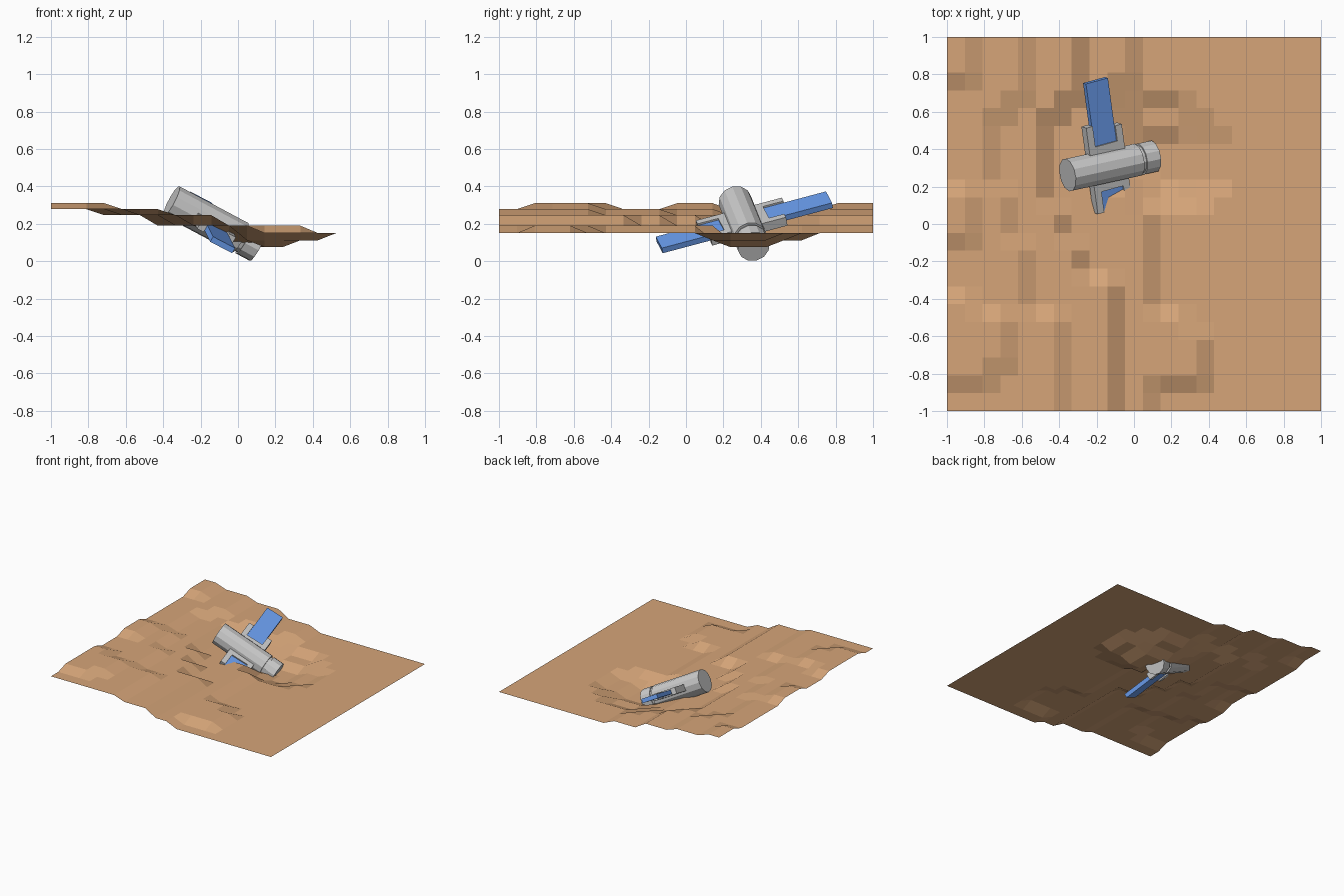
import bpy, bmesh, math
from mathutils import Vector, Matrix

if "Cube" in bpy.data.objects:
    bpy.data.objects.remove(bpy.data.objects["Cube"])

def material(name, col):
    m = bpy.data.materials.new(name)
    m.diffuse_color = (*col, 1)
    m.use_nodes = True
    m.node_tree.nodes["Principled BSDF"].inputs["Base Color"].default_value = m.diffuse_color
    return m

def make(name, bm, mat=None, matrix=None):
    bmesh.ops.recalc_face_normals(bm, faces=bm.faces)
    me = bpy.data.meshes.new(name)
    bm.to_mesh(me)
    bm.free()
    ob = bpy.data.objects.new(name, me)
    bpy.context.collection.objects.link(ob)
    if mat:
        me.materials.append(mat)
    if matrix:
        ob.matrix_world = matrix
    return ob

def add_box(bm, x, y, z):
    m = Matrix.Translation(((x[0]+x[1])/2, (y[0]+y[1])/2, (z[0]+z[1])/2)) \
        @ Matrix.Diagonal((x[1]-x[0], y[1]-y[0], z[1]-z[0], 1))
    bmesh.ops.create_cube(bm, size=1, matrix=m)

soil = material("soil", (0.67, 0.376, 0.19))
blue = material("panel_blue", (0.147, 0.345, 0.87))

# Terraced ground: per terrace, (rows, number of columns on the high side)
N = 21
LEVELS = (0.15, 0.19, 0.246, 0.278, 0.31)
terraces = [
    [(2, 0), (1, 3), (3, 4), (1, 2), (3, 0), (3, 2), (6, 0), (3, 2)],
    [(6, 7), (4, 5), (3, 4), (4, 3), (1, 4), (4, 5)],
    [(8, 10), (2, 8), (2, 7), (5, 6), (1, 7), (4, 8)],
    [(2, 12), (3, 15), (1, 14), (4, 12), (3, 12), (5, 9), (1, 10), (3, 11)],
]
columns = [[c for n, c in t for _ in range(n)] for t in terraces]

def height(i, j):
    x, y = -1 + 2*i/N, -1 + 2*j/N
    z = LEVELS[sum(i < col[j] for col in columns)]
    # impact crater
    r = math.hypot(x - 0.17, y - 0.36)
    if r < 0.15:
        z = 0.075
    elif r < 0.29:
        z = 0.112
    return x, y, z

bm = bmesh.new()
grid = [[bm.verts.new(height(i, j)) for i in range(N+1)] for j in range(N+1)]
for j in range(N):
    for i in range(N):
        bm.faces.new((grid[j][i], grid[j][i+1], grid[j+1][i+1], grid[j+1][i]))
make("ground", bm, soil)

# Local frames of the crashed satellite: X along body, Y along wings
tail, nose = Vector((-0.355, 0.262, 0.322)), Vector((0.103, 0.362, 0.078))

def axes(x, y):
    x = (x - y*x.dot(y)).normalized()
    m = Matrix((x, y, x.cross(y))).transposed().to_4x4()
    m.translation = (tail + nose)/2
    return m

d = (nose - tail).normalized()
e = Vector((-0.13, 0.956, 0.254)).normalized()
wing_frame = axes(d, e)
wing_frame.translation += Vector((-0.018, 0, 0.008))
body_frame = axes((e - d*e.dot(d)).normalized().cross(d.cross(e).normalized()),
                  (e - d*e.dot(d)).normalized())
H = (nose - tail).length/2

# Turned body with a groove before the nose
profile = [(-H, .09), (.16, .09), (.16, .078), (.18, .078), (.18, .087), (H, .087)]
SIDES = 12
bm = bmesh.new()
rings = [[bm.verts.new((x, r*math.cos(2*math.pi*k/SIDES), r*math.sin(2*math.pi*k/SIDES)))
          for k in range(SIDES)] for x, r in profile]
for a, b in zip(rings, rings[1:]):
    for k in range(SIDES):
        l = (k+1) % SIDES
        bm.faces.new((a[k], a[l], b[l], b[k]))
bm.faces.new(rings[0])
bm.faces.new(rings[-1])
make("satellite_body", bm, None, body_frame)

# Forked bracket and solar panel on each side
for side, s in (("left", 1), ("right", -1)):
    def span(a, b):
        return tuple(sorted((s*a, s*b)))
    bm = bmesh.new()
    add_box(bm, (-.072, .072), span(.04, .125), (-.026, .026))
    for p, end in ((-1, .24), (1, .21)):
        add_box(bm, tuple(sorted((p*.068, p*.108))), span(.04, end), (-.026, .026))
    make(side + "_wing_bracket", bm, None, wing_frame)
    bm = bmesh.new()
    add_box(bm, (-.068, .068), span(.12, .475), (-.016, .016))
    make(side + "_solar_panel", bm, blue, wing_frame)
